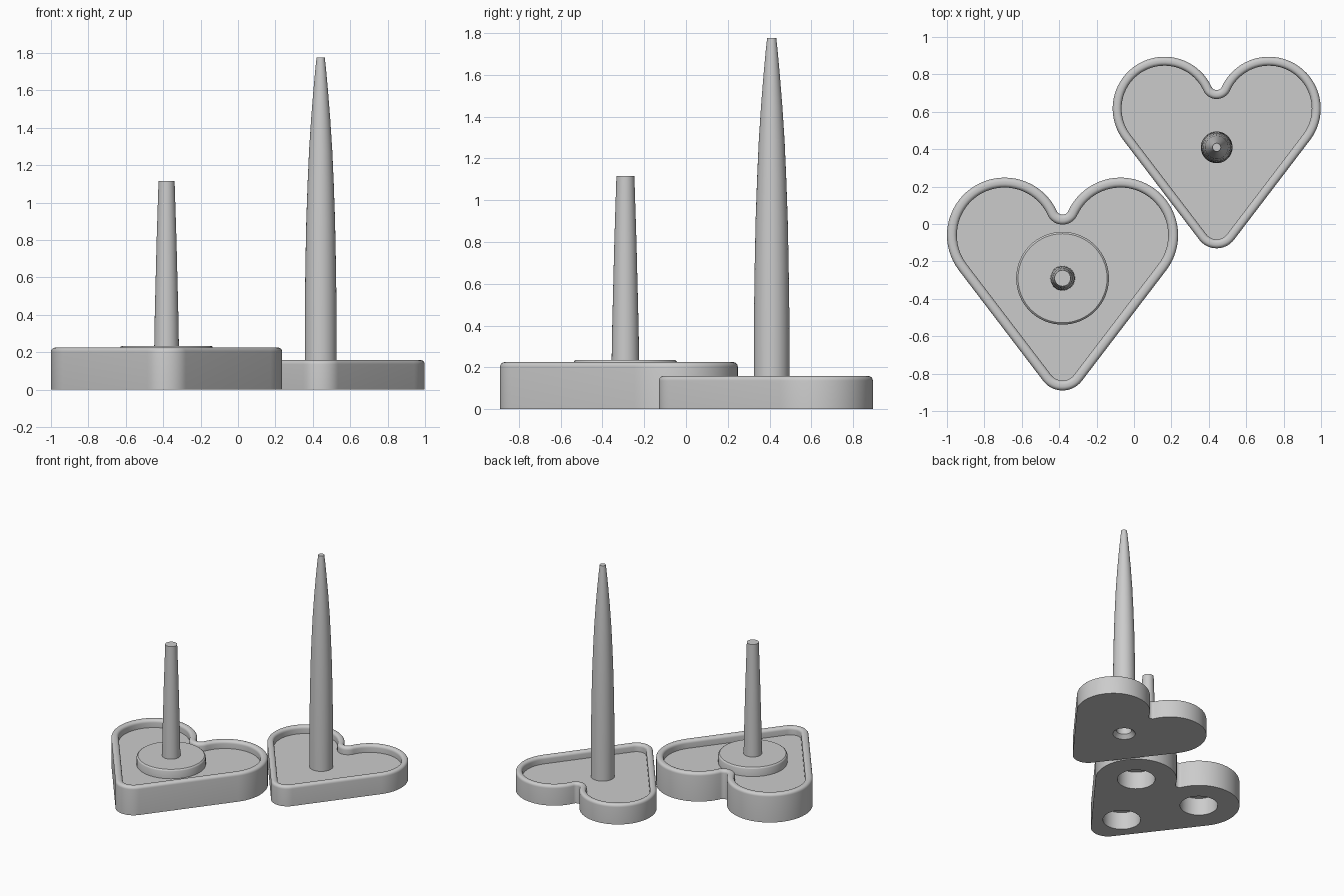
import bpy
import bmesh
from math import sin, cos, pi, atan2, asin, hypot, radians

cube = bpy.data.objects.get("Cube")
if cube:
    bpy.data.objects.remove(cube, do_unlink=True)

grey = bpy.data.materials.new("light_grey")
grey.use_nodes = True
grey.diffuse_color = (0.6, 0.6, 0.6, 1)
grey.node_tree.nodes["Principled BSDF"].inputs["Base Color"].default_value = (0.6, 0.6, 0.6, 1)


def loft(name, rings, location):
    """Join equal-length rings of points with quads and cap both ends."""
    bm = bmesh.new()
    loops = [[bm.verts.new(p) for p in ring] for ring in rings]
    n = len(loops[0])
    for low, high in zip(loops, loops[1:]):
        for i in range(n):
            j = (i + 1) % n
            bm.faces.new((low[i], low[j], high[j], high[i]))
    bm.faces.new(loops[0][::-1])
    bm.faces.new(loops[-1])
    bmesh.ops.recalc_face_normals(bm, faces=bm.faces)
    mesh = bpy.data.meshes.new(name)
    bm.to_mesh(mesh)
    bm.free()
    mesh.materials.append(grey)
    obj = bpy.data.objects.new(name, mesh)
    obj.location = location
    bpy.context.collection.objects.link(obj)
    return obj


def lathe(name, profile, location, sides=48):
    rings = [[(r * cos(2 * pi * i / sides), r * sin(2 * pi * i / sides), z)
              for i in range(sides)] for r, z in profile]
    return loft(name, rings, location)


def arc(cx, cy, r, start, end, steps):
    return [(cx + r * cos(start + (end - start) * i / steps),
             cy + r * sin(start + (end - start) * i / steps)) for i in range(steps + 1)]


def heart(inset, scale):
    """Heart outline: round tip, two lobes and a filleted notch, offset inwards."""
    lobe_x, lobe_y, lobe_r = 0.31, 0.23, 0.308
    tip_y, tip_r = -0.47, 0.13
    notch_h, notch_r = 0.144, 0.034
    rise = lobe_y - tip_y
    side = atan2(rise, lobe_x) - asin((lobe_r - tip_r) / hypot(lobe_x, rise)) - pi / 2
    meet = atan2(notch_h, -lobe_x)
    half = arc(0, tip_y, tip_r - inset, -pi / 2, side, 8)
    half += arc(lobe_x, lobe_y, lobe_r - inset, side, meet, 36)
    half += arc(0, lobe_y + notch_h, notch_r + inset, meet - pi, -pi / 2, 8)[1:]
    outline = half + [(-x, y) for x, y in half[-2:0:-1]]
    return [(x * scale, y * scale) for x, y in outline]


def tray(name, location, scale, height, floor):
    """Heart tray with a rounded rim and a sunken floor."""
    rim, bevel = 0.053, 0.022
    profile = [(0, 0)]
    for i in range(6):
        a = pi / 2 * i / 5
        profile.append((bevel * (1 - cos(a)), height - bevel * (1 - sin(a))))
    for i in range(6):
        a = pi / 2 * i / 5
        profile.append((rim - bevel * (1 - sin(a)), height - bevel * (1 - cos(a))))
    profile.append((rim, floor))
    rings = [[(x, y, z) for x, y in heart(d, scale)] for d, z in profile]
    return loft(name, rings, location)


def cut(obj, cutter):
    cutter.hide_render = True
    mod = obj.modifiers.new("hole", 'BOOLEAN')
    mod.operation = 'DIFFERENCE'
    mod.solver = 'EXACT'
    mod.object = cutter
    bpy.context.view_layer.objects.active = obj
    bpy.ops.object.modifier_apply(modifier=mod.name)


big_at = (-0.382, -0.29, 0)
small_at = (0.442, 0.41, 0)

# Trays
large_tray = tray("large_heart_tray", big_at, 1.0, 0.225, 0.165)
small_tray = tray("small_heart_tray", small_at, 0.9, 0.158, 0.1)

# Round pad and short tapered post on the large tray
pad = lathe("post_pad", [(0.248, 0.155), (0.248, 0.223), (0.245, 0.23), (0.238, 0.235)], big_at, 64)
post = lathe("short_post", [(0.066, 0.225), (0.063, 0.4), (0.053, 0.8), (0.043, 1.115)], big_at)

# Tall spindle curving in towards its tip
spindle = lathe("tall_spindle", [
    (0.085, 0.09), (0.085, 0.3), (0.084, 0.5), (0.081, 0.7), (0.077, 0.9), (0.07, 1.1),
    (0.062, 1.28), (0.051, 1.45), (0.039, 1.6), (0.029, 1.71), (0.022, 1.775)], small_at)

# Three blind sockets under the large tray
cutters = []
for x, y in ((-0.31, 0.23), (0.31, 0.23), (0, -0.31)):
    socket = lathe("socket_cutter", [(0.143, -0.05), (0.143, 0.145)],
                   (big_at[0] + x, big_at[1] + y, 0))
    cut(large_tray, socket)
    cutters.append(socket)

# Countersunk bore under the spindle
bore = lathe("bore_cutter", [(0.103, -0.02), (0.058, 0.03), (0.058, 0.4)], small_at)
cut(small_tray, bore)
cut(spindle, bore)
cutters.append(bore)

for cutter in cutters:
    bpy.data.objects.remove(cutter, do_unlink=True)

# Smooth curves, crisp edges
bpy.ops.object.select_all(action='DESELECT')
for obj in (large_tray, small_tray, pad, post, spindle):
    obj.select_set(True)
bpy.context.view_layer.objects.active = large_tray
bpy.ops.object.shade_smooth_by_angle(angle=radians(35))
